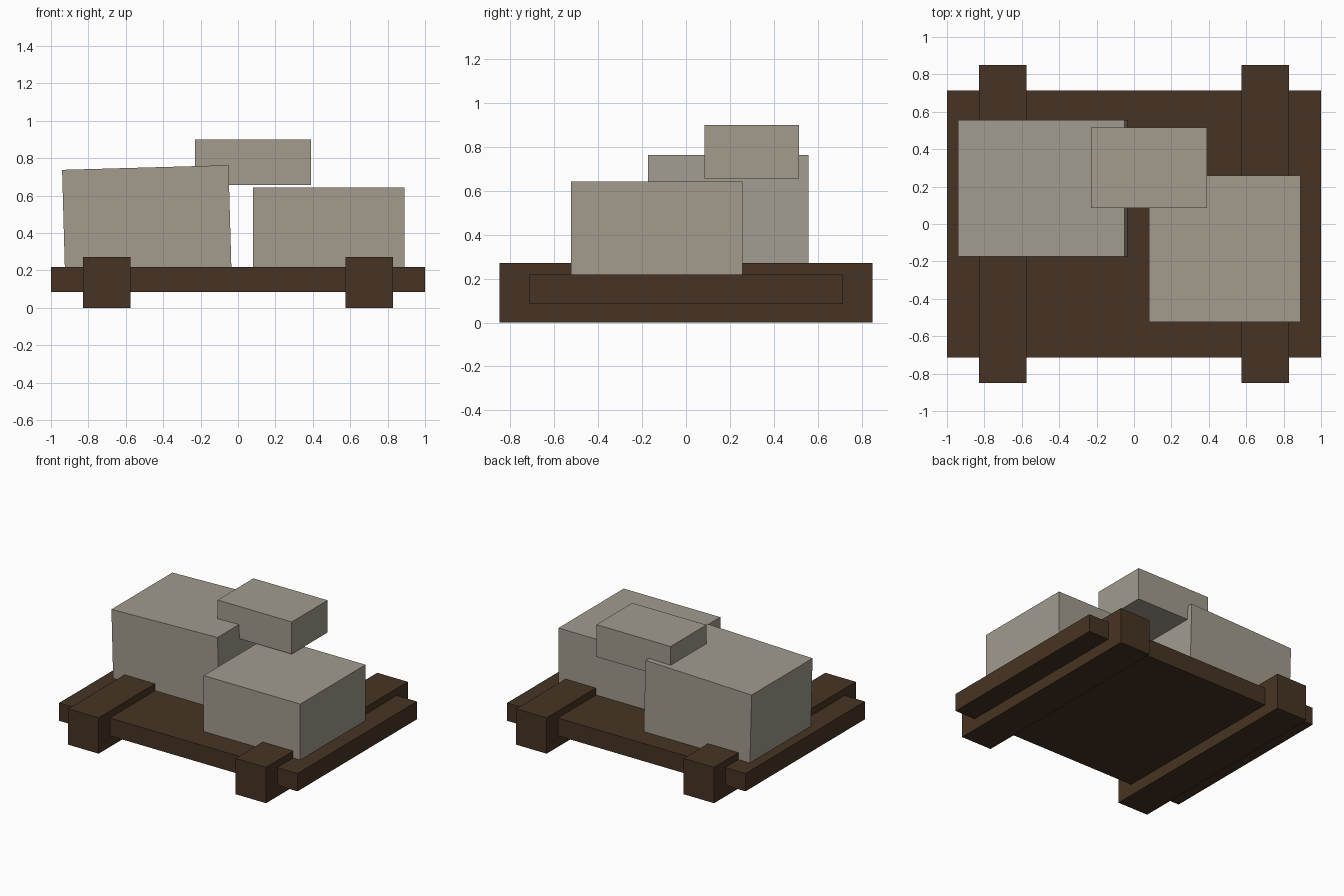
import bpy
import math

cube = bpy.data.objects.get("Cube")
if cube:
    bpy.data.objects.remove(cube, do_unlink=True)


def make_material(name, rgb):
    mat = bpy.data.materials.new(name)
    mat.use_nodes = True
    color = (*rgb, 1.0)
    mat.diffuse_color = color
    mat.node_tree.nodes["Principled BSDF"].inputs["Base Color"].default_value = color
    return mat


def box(name, center, size, mat, tilt=0.0):
    """Flat-faced box, optionally tilted about the y axis (degrees)."""
    bpy.ops.mesh.primitive_cube_add(size=1, location=center,
                                    rotation=(0, math.radians(tilt), 0))
    obj = bpy.context.object
    obj.name = name
    obj.scale = size
    obj.data.materials.append(mat)
    return obj


wood = make_material("dark brown wood", (0.062, 0.034, 0.017))
stone = make_material("warm grey stone", (0.36, 0.33, 0.27))

# Wooden pallet: flat deck crossed by two thick runners
box("deck", (0, 0, 0.152), (2.0, 1.43, 0.135), wood)
for side, label in ((1, "left"), (-1, "right")):
    box(label + "_runner", (side * 0.702, 0, 0.136), (0.256, 1.698, 0.272), wood)

# Stone blocks: a tilted large one, a medium one, and a small one on top
box("large_block", (-0.488, 0.192, 0.478), (0.89, 0.73, 0.545), stone, tilt=-1.6)
box("medium_block", (0.484, -0.133, 0.43), (0.81, 0.782, 0.426), stone)
box("small_block", (0.08, 0.3, 0.778), (0.622, 0.43, 0.244), stone)
